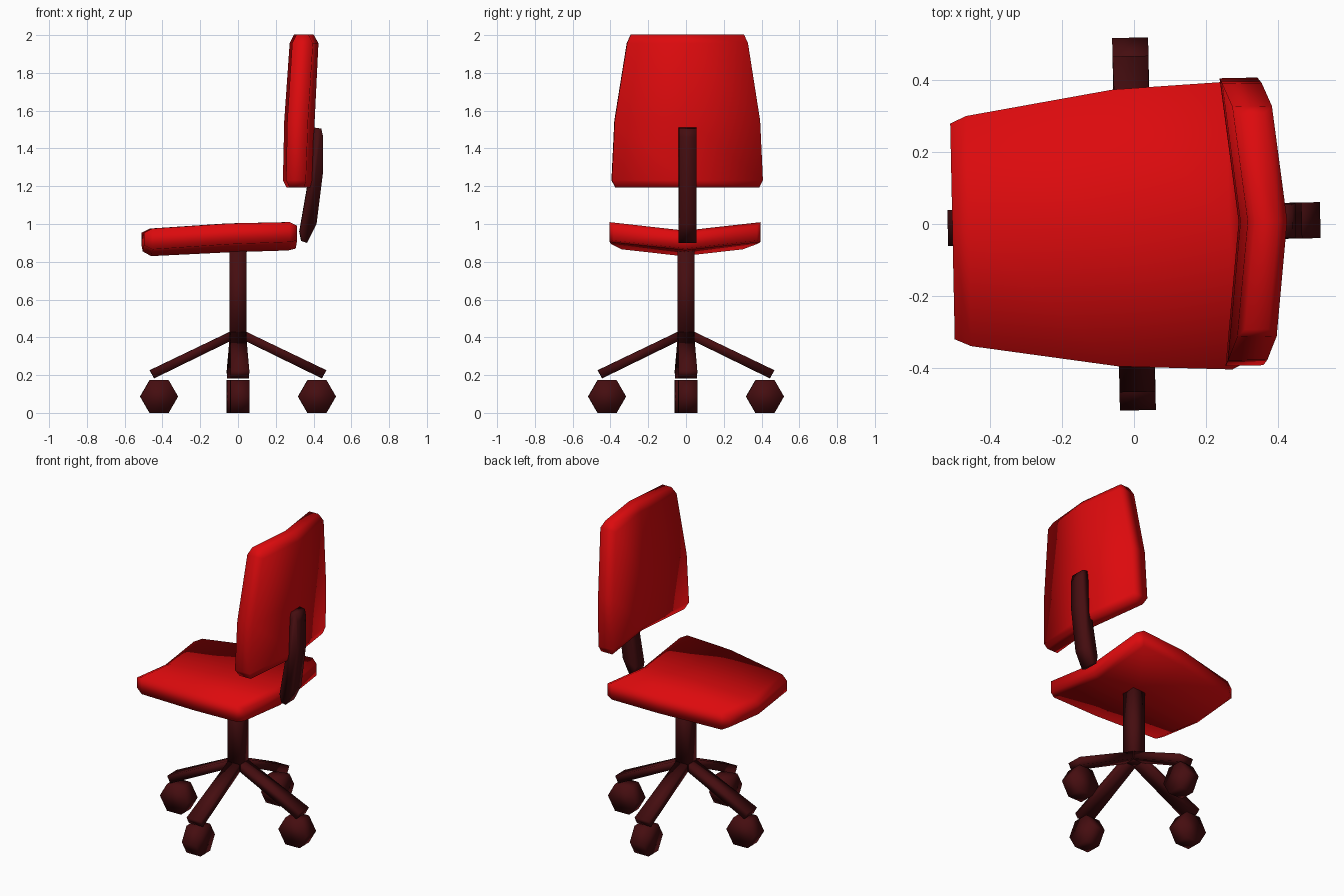
import bpy, bmesh, math
from mathutils import Matrix, Vector

if "Cube" in bpy.data.objects:
    bpy.data.objects.remove(bpy.data.objects["Cube"])

TURN = Matrix.Rotation(math.radians(1.2), 4, 'Z')  # whole chair sits slightly turned


def material(name, rgb):
    m = bpy.data.materials.new(name)
    m.diffuse_color = (*rgb, 1)
    m.use_nodes = True
    m.node_tree.nodes["Principled BSDF"].inputs["Base Color"].default_value = m.diffuse_color
    return m


RED = material("red_pad", (0.72, 0.003, 0.004))
DARK = material("dark_frame", (0.06, 0.004, 0.005))


def build(name, verts, faces, mat, matrix=Matrix()):
    me = bpy.data.meshes.new(name)
    bm = bmesh.new()
    vs = [bm.verts.new(TURN @ matrix @ Vector(v)) for v in verts]
    for f in faces:
        bm.faces.new([vs[i] for i in f]).smooth = True  # soft shading across all edges
    bmesh.ops.recalc_face_normals(bm, faces=bm.faces)
    bm.to_mesh(me)
    bm.free()
    me.materials.append(mat)
    ob = bpy.data.objects.new(name, me)
    bpy.context.collection.objects.link(ob)
    return ob


def loft(name, rings, mat, matrix=Matrix(), dished=False):
    """Skin equal-length rings and cap both ends."""
    n = len(rings[0])
    verts = [v for r in rings for v in r]
    faces = [(k * n + i, k * n + (i + 1) % n, (k + 1) * n + (i + 1) % n, (k + 1) * n + i)
             for k in range(len(rings) - 1) for i in range(n)]
    last = (len(rings) - 1) * n
    for o in (0, last):
        if dished:  # split the concave caps of the pads
            faces += [(o, o + 1, o + 4, o + 5), (o + 1, o + 2, o + 3, o + 4)]
        else:
            faces.append(tuple(range(o, o + n)))
    return build(name, verts, faces, mat, matrix)


# Pad stations: x, half width, centre bottom, centre top
STATIONS = [(-0.505, 0.30, 0.855, 0.92), (-0.46, 0.32, 0.83, 0.94), (-0.05, 0.385, 0.85, 0.96),
            (0.265, 0.40, 0.86, 0.965), (0.305, 0.38, 0.87, 0.948)]


def pad(name, matrix):
    rings = []
    for x, w, lo, hi in STATIONS:
        d = 0.112 * w  # side edges rise above the centre line
        rings.append([(x, -w, lo + d), (x, 0, lo), (x, w, lo + d),
                      (x, w, hi + d), (x, 0, hi), (x, -w, hi + d)])
    loft(name, rings, RED, matrix, dished=True)


# Seat, and backrest as the same pad stood upright
pad("seat", Matrix.Translation((0, -0.01, 0)))
pad("backrest", Matrix(((0, 0, -1, 1.256), (0, 1, 0, 0), (-1, 0, 0, 1.497), (0, 0, 0, 1))))

# Bent bar behind the backrest
PROFILE = [(0.335, 0.91), (0.365, 0.90), (0.415, 1.0), (0.45, 1.28), (0.45, 1.46), (0.44, 1.505),
           (0.405, 1.51), (0.395, 1.45), (0.39, 1.3), (0.365, 1.19), (0.325, 0.96)]
loft("back_support", [[(x, y, z) for x, z in PROFILE] for y in (-0.047, 0.047)], DARK)

# Square centre column
SQUARE = [(-0.045, -0.045), (0.045, -0.045), (0.045, 0.045), (-0.045, 0.045)]
loft("column", [[(a, b, z) for a, b in SQUARE] for z in (0.385, 0.87)], DARK)

# Four sloping legs, each with a six-sided wheel
HEXAGON = [(0.1 * math.cos(i * math.pi / 3), 0.1 * math.sin(i * math.pi / 3)) for i in range(6)]
for i in range(4):
    spin = Matrix.Rotation(i * math.pi / 2, 4, 'Z')
    inner = [(0.0, s * 0.04, z) for s, z in ((-1, 0.45), (1, 0.45), (1, 0.40), (-1, 0.40))]
    outer = [(x, s * 0.05, z) for s, x, z in
             ((-1, 0.467, 0.226), (1, 0.467, 0.226), (1, 0.444, 0.183), (-1, 0.444, 0.183))]
    loft(f"leg_{i + 1}", [inner, outer], DARK, spin)
    loft(f"wheel_{i + 1}", [[(0.418 + a, y, 0.0866 + b) for a, b in HEXAGON]
                            for y in (-0.05, 0.05)], DARK, spin)
